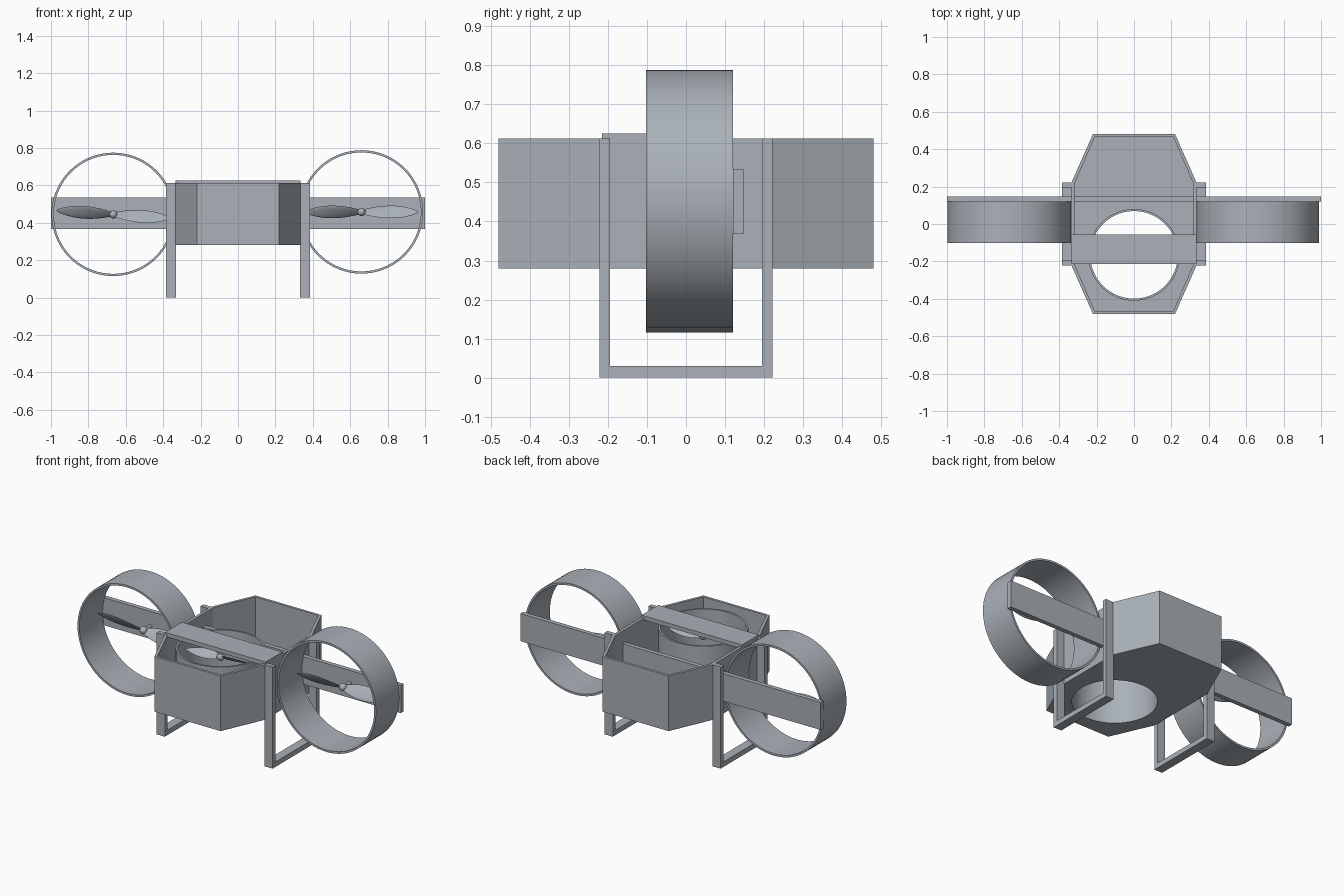
import bpy, bmesh
from math import sin, cos, pi, radians
from mathutils import Matrix, Vector

if "Cube" in bpy.data.objects:
    bpy.data.objects.remove(bpy.data.objects["Cube"], do_unlink=True)

grey = bpy.data.materials.new("blue_grey")
grey.use_nodes = True
grey.diffuse_color = (0.40, 0.44, 0.48, 1)
grey.node_tree.nodes["Principled BSDF"].inputs["Base Color"].default_value = (0.40, 0.44, 0.48, 1)


def finish(name, bm, matrix=Matrix(), smooth=False):
    bm.transform(matrix)
    bmesh.ops.recalc_face_normals(bm, faces=bm.faces)
    mesh = bpy.data.meshes.new(name)
    bm.to_mesh(mesh)
    bm.free()
    mesh.materials.append(grey)
    obj = bpy.data.objects.new(name, mesh)
    bpy.context.scene.collection.objects.link(obj)
    if smooth:
        bpy.ops.object.select_all(action='DESELECT')
        obj.select_set(True)
        bpy.context.view_layer.objects.active = obj
        bpy.ops.object.shade_smooth_by_angle(angle=radians(35))
    return obj


def box(name, lo, hi):
    lo, hi = Vector(lo), Vector(hi)
    bm = bmesh.new()
    bmesh.ops.create_cube(bm, size=1)
    size = hi - lo
    finish(name, bm, Matrix.Translation((lo + hi) / 2) @ Matrix.Diagonal((*size, 1)))


def loft(bm, rings, closed):
    """Skin a list of equal vertex loops; closed joins last to first, else caps the ends."""
    n = len(rings[0])
    for i in range(len(rings) - (not closed)):
        a, b = rings[i], rings[(i + 1) % len(rings)]
        for j in range(n):
            k = (j + 1) % n
            bm.faces.new((a[j], a[k], b[k], b[j]))
    if not closed:
        bm.faces.new(rings[0])
        bm.faces.new(rings[-1])


def tube(name, radius, wall, z0, z1, matrix, segments=72):
    bm = bmesh.new()
    profile = [(radius, z0), (radius, z1), (radius - wall, z1), (radius - wall, z0)]
    rings = []
    for i in range(segments):
        a = 2 * pi * i / segments
        rings.append([bm.verts.new((r * cos(a), r * sin(a), z)) for r, z in profile])
    loft(bm, rings, True)
    finish(name, bm, matrix, True)


def fan(name, length, chord, shaft, matrix, spin):
    """Two twisted blades along x, a ball hub, and a shaft running back along -z."""
    bm = bmesh.new()
    for side in (0, pi):
        rings = []
        for i in range(17):
            t = i / 16
            half = chord / 2 * max(0.08, sin(pi * (0.1 + 0.89 * t)) ** 0.7)
            pitch = radians(48 - 22 * t)
            ring = []
            for j in range(12):
                a = 2 * pi * j / 12
                u, v = half * cos(a), half * 0.12 * sin(a)
                p = Vector((length * (0.03 + 0.97 * t),
                            u * cos(pitch) + v * sin(pitch),
                            -u * sin(pitch) + v * cos(pitch)))
                ring.append(bm.verts.new(Matrix.Rotation(side + spin, 3, 'Z') @ p))
            rings.append(ring)
        loft(bm, rings, False)
    bmesh.ops.create_uvsphere(bm, u_segments=20, v_segments=12, radius=0.022)
    bmesh.ops.create_cone(bm, cap_ends=True, segments=16, radius1=0.011, radius2=0.011,
                          depth=shaft, matrix=Matrix.Translation((0, 0, -shaft / 2)))
    finish(name, bm, matrix, True)


# Open-topped body with tapered ends
bm = bmesh.new()
outline = [(0.22, -0.48), (0.335, -0.22), (0.335, 0.22), (0.22, 0.48)]
outline += [(-x, y) for x, y in reversed(outline)]
loft(bm, [[bm.verts.new((x, y, z)) for x, y in outline] for z in (0.28, 0.612)], False)
bmesh.ops.recalc_face_normals(bm, faces=bm.faces)
top = max(bm.faces, key=lambda f: f.calc_center_median().z)
bmesh.ops.inset_region(bm, faces=[top], thickness=0.018)
floor = bmesh.ops.extrude_discrete_faces(bm, faces=[top])["faces"][0]
bmesh.ops.translate(bm, verts=floor.verts, vec=(0, 0, -0.314))
body = finish("body", bm)

# Round opening through the floor
bm = bmesh.new()
bmesh.ops.create_cone(bm, cap_ends=True, segments=72, radius1=0.242, radius2=0.242, depth=0.2,
                      matrix=Matrix.Translation((0, -0.165, 0.28)))
cutter = finish("floor_cutter", bm)
cutter.hide_render = True
cut = body.modifiers.new("floor_opening", 'BOOLEAN')
cut.operation = 'DIFFERENCE'
cut.solver = 'EXACT'
cut.object = cutter
bpy.context.view_layer.objects.active = body
bpy.ops.object.modifier_apply(modifier=cut.name)
bpy.data.objects.remove(cutter, do_unlink=True)

# Vertical lift duct, its cross plate and fan
tube("lift_duct", 0.245, 0.011, 0.28, 0.60, Matrix.Translation((0, -0.165, 0)))
box("lift_fan_plate", (-0.335, -0.215, 0.60), (0.335, -0.055, 0.625))
fan("lift_fan", 0.215, 0.06, 0.06,
    Matrix.Translation((0, -0.165, 0.548)) @ Matrix.Rotation(pi, 4, 'X'), radians(-6))

# Cross beam through the body, carrying both side ducts
box("cross_beam", (-1, 0.12, 0.368), (1, 0.147, 0.534))
forward = Matrix.Rotation(pi / 2, 4, 'X')
for name, x, z, spin in (("right", -0.667, 0.445, -4), ("left", 0.66, 0.458, 0)):
    tube(name + "_duct", 0.33, 0.012, -0.12, 0.102, Matrix.Translation((x, 0, z)) @ forward)
    fan(name + "_fan", 0.303, 0.085, 0.07,
        Matrix.Translation((x, 0.055, z)) @ forward, radians(spin))

# Landing frames
for name, s in (("right", -1), ("left", 1)):
    x0, x1 = sorted((s * 0.332, s * 0.386))
    box(name + "_front_leg", (x0, -0.222, 0), (x1, -0.195, 0.612))
    box(name + "_rear_leg", (x0, 0.195, 0), (x1, 0.222, 0.612))
    box(name + "_skid", (x0, -0.195, 0), (x1, 0.195, 0.03))
